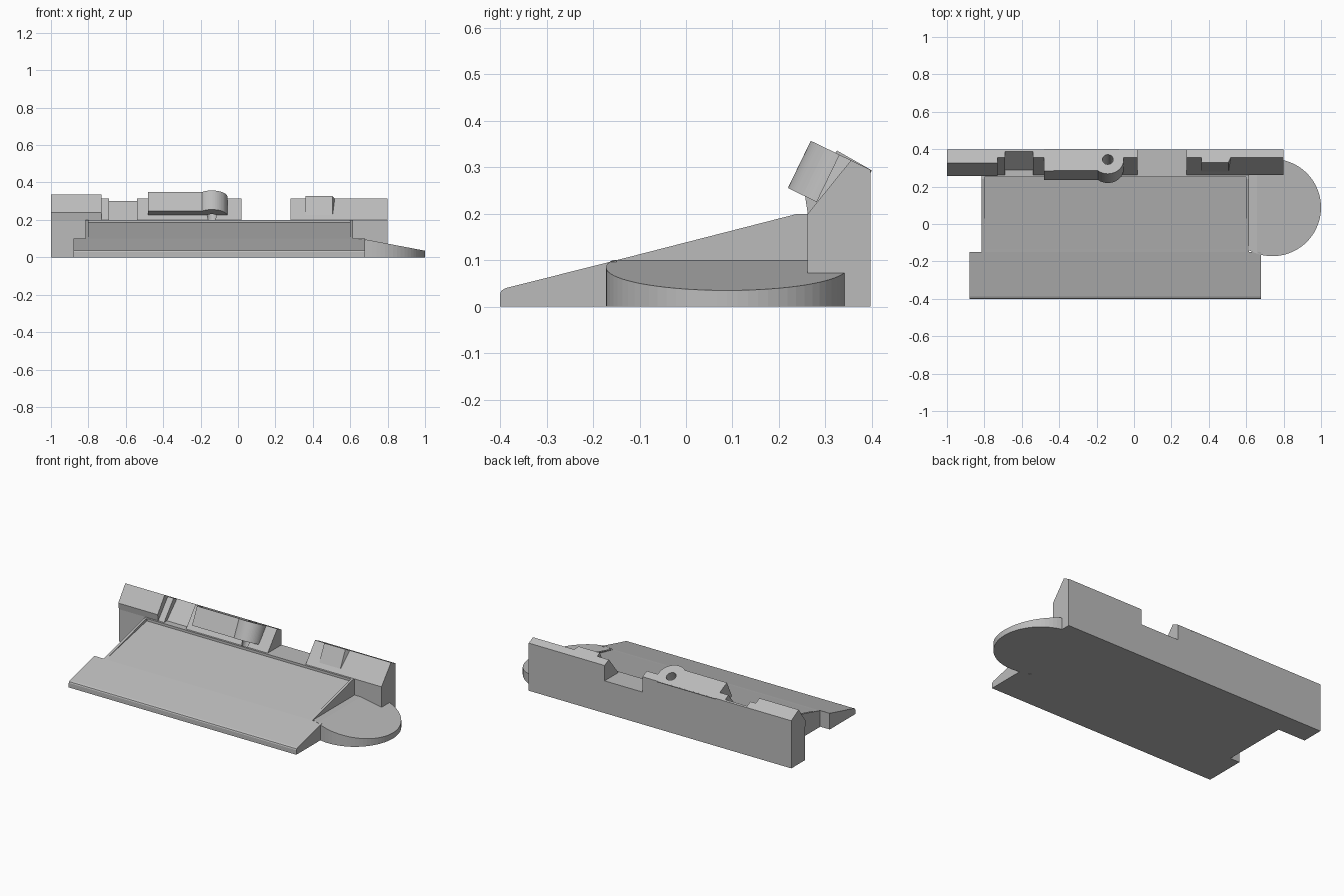
import bpy, bmesh, math
from mathutils import Vector

cube = bpy.data.objects.get("Cube")
if cube:
    bpy.data.objects.remove(cube)

grey = bpy.data.materials.new("plain_grey")
grey.use_nodes = True
GREY = (0.5, 0.5, 0.5, 1)
grey.diffuse_color = GREY
grey.node_tree.nodes["Principled BSDF"].inputs["Base Color"].default_value = GREY

# Tilted frame shared by the clamp blocks: "up" leans back, "back" slopes down
UP = Vector((0, 0.436, 0.9))
BACK = Vector((0, 0.9, -0.436))
PIVOT = Vector((-0.14, 0.345, 0.32))


def finish(name, bm):
    bmesh.ops.recalc_face_normals(bm, faces=bm.faces[:])
    mesh = bpy.data.meshes.new(name)
    bm.to_mesh(mesh)
    bm.free()
    mesh.materials.append(grey)
    obj = bpy.data.objects.new(name, mesh)
    bpy.context.scene.collection.objects.link(obj)
    return obj


def extrude(points, offset):
    bm = bmesh.new()
    face = bm.faces.new([bm.verts.new(p) for p in points])
    new = bmesh.ops.extrude_face_region(bm, geom=[face])["geom"]
    bmesh.ops.translate(bm, vec=offset,
                        verts=[v for v in new if isinstance(v, bmesh.types.BMVert)])
    return bm


def prism(name, x0, x1, profile):
    """Side profile of (y, z) points drawn out along x."""
    return finish(name, extrude([(x0, y, z) for y, z in profile], (x1 - x0, 0, 0)))


def tilted(name, outline, depth, lift=0):
    """Outline of (x, back) points on the sloped top, drawn out downwards."""
    base = Vector((0, PIVOT.y, PIVOT.z)) + UP * lift
    points = [base + BACK * v + Vector((x, 0, 0)) for x, v in outline]
    return finish(name, extrude(points, -UP * depth))


def arc(cx, cy, r, a0, a1, n):
    angles = [math.radians(a0 + (a1 - a0) * i / n) for i in range(n + 1)]
    return [(cx + r * math.cos(a), cy + r * math.sin(a)) for a in angles]


# Wedge: front lip, sunken panel and its rims
prism("front_lip", -0.88, 0.68,
      [(-0.4, 0), (-0.4, 0.028), (-0.397, 0.035), (-0.388, 0.04), (-0.15, 0.1), (-0.15, 0)])
prism("sunken_panel", -0.8, 0.6,
      [(-0.15, 0), (-0.15, 0.1), (-0.13, 0.104), (0.25, 0.185), (0.25, 0)])
rim = [(-0.15, 0), (-0.15, 0.1), (0.24, 0.2), (0.262, 0.2), (0.262, 0)]
prism("right_rim", -0.815, -0.8, rim)
prism("left_rim", 0.6, 0.615, rim)
prism("back_rim", -0.8, 0.6, [(0.25, 0), (0.25, 0.2), (0.262, 0.2), (0.262, 0)])

# Back wall: one profile per stretch
foot = [(0.262, 0), (0.262, 0.2)]
rear = [(0.397, 0.295), (0.397, 0)]
plain = foot + [(0.355, 0.315)] + rear
prism("wall_end_block", -1, -0.73, foot + [(0.256, 0.24), (0.325, 0.336)] + rear)
prism("wall_rib", -0.73, -0.69, plain)
prism("wall_notch", -0.69, -0.54, foot + [(0.29, 0.2), (0.388, 0.3)] + rear)
clamp_wall = prism("wall_middle", -0.54, 0.02, plain)
prism("wall_gap", 0.02, 0.28, foot + [(0.397, 0.2), (0.397, 0)])
prism("wall_left", 0.28, 0.8, plain)

# Long block with a rounded, drilled end
long_block = tilted("long_block",
                    [(-0.48, 0.061), (-0.48, -0.067)] + arc(PIVOT.x, 0, 0.085, 232, 405.9, 32),
                    0.113)
tilted("small_block", [(0.36, -0.017), (0.505, -0.017), (0.535, 0.05), (0.36, 0.05)], 0.113)

# Pin hole
drill = tilted("pin_hole_cutter", arc(PIVOT.x, 0, 0.029, 0, 345, 23), 0.2, 0.05)
drill.hide_render = True
drill.hide_viewport = True
for obj in (long_block, clamp_wall):
    cut = obj.modifiers.new("pin_hole", "BOOLEAN")
    cut.operation = "DIFFERENCE"
    cut.object = drill
    cut.solver = "EXACT"

# Side disc, trimmed by a flat top, a slope falling outwards, and the wedge side
bm = extrude([(x, y, 0) for x, y in arc(0.74, 0.088, 0.26, 0, 355, 71)], (0, 0, 0.3))
for point, normal in (((0, 0, 0.1), (0, 0, 1)),
                      ((1, 0, 0.035), (0.19, 0, 1)),
                      ((0.605, 0, 0), (-1, 0, 0))):
    bmesh.ops.bisect_plane(bm, geom=bm.verts[:] + bm.edges[:] + bm.faces[:],
                           plane_co=point, plane_no=normal, clear_outer=True)
    bmesh.ops.holes_fill(bm, edges=[e for e in bm.edges if e.is_boundary])
disc = finish("side_disc", bm)

# Smooth the curved sides, keep the edges crisp
for obj in bpy.context.view_layer.objects:
    obj.select_set(obj in (disc, long_block))
bpy.context.view_layer.objects.active = disc
bpy.ops.object.shade_smooth_by_angle(angle=math.radians(30))
